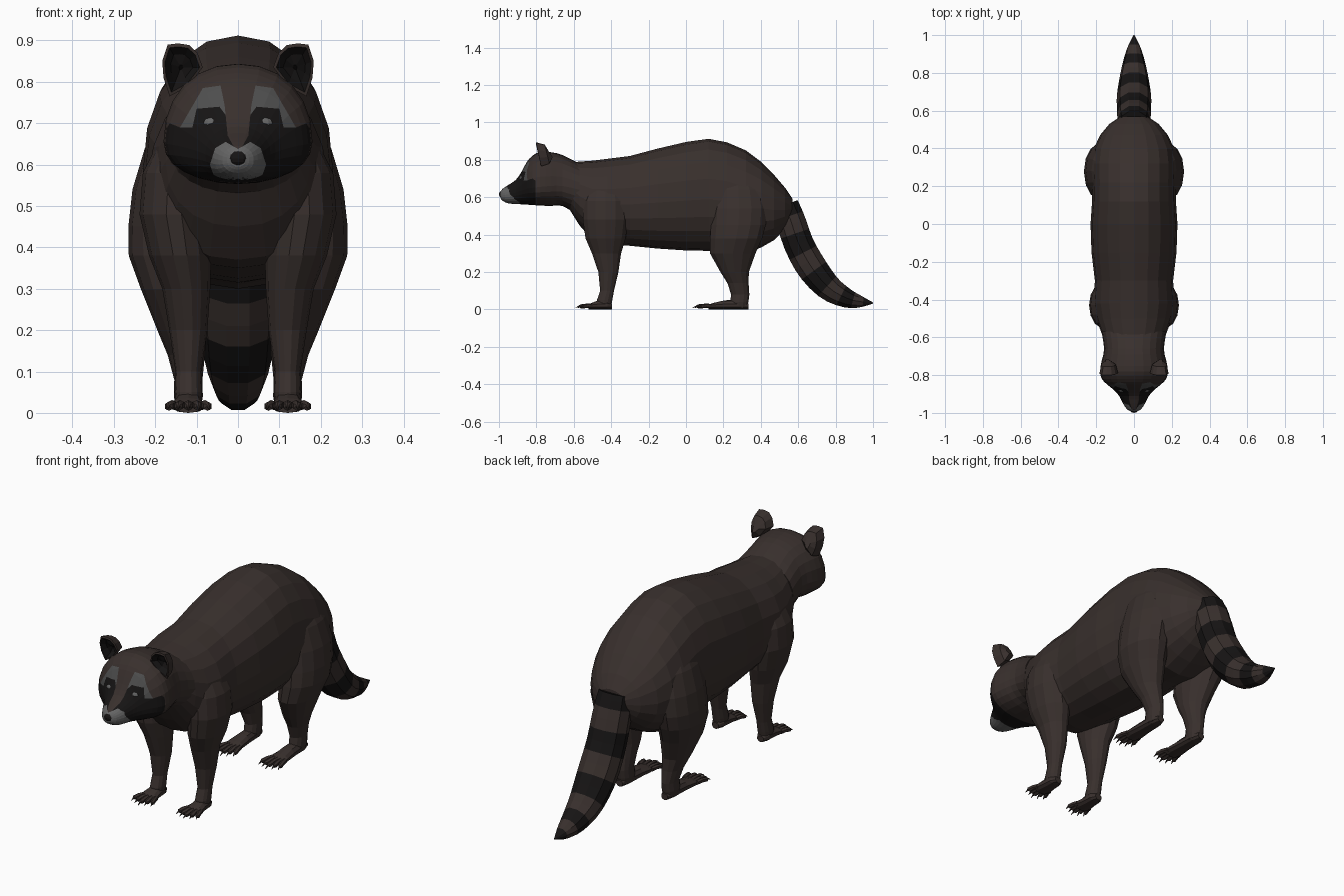
import bpy, bmesh, math
from mathutils import Vector

if "Cube" in bpy.data.objects:
    bpy.data.objects.remove(bpy.data.objects["Cube"])

def material(name, r, g, b):
    m = bpy.data.materials.new(name)
    m.diffuse_color = (r, g, b, 1)
    m.use_nodes = True
    m.node_tree.nodes["Principled BSDF"].inputs["Base Color"].default_value = m.diffuse_color
    return m

FUR = material("brown_fur", .040, .029, .026)
BLACK = material("black_fur", .008, .007, .007)
BROW = material("grey_fur", .075, .075, .075)
PALE = material("pale_fur", .13, .13, .13)
MATS = [FUR, BLACK, BROW, PALE]

def finish(name, bm, mirror=False):
    bmesh.ops.recalc_face_normals(bm, faces=bm.faces)
    me = bpy.data.meshes.new(name)
    bm.to_mesh(me)
    bm.free()
    for m in MATS:
        me.materials.append(m)
    ob = bpy.data.objects.new(name, me)
    bpy.context.collection.objects.link(ob)
    if mirror:
        ob.modifiers.new("mirror", 'MIRROR')
    return ob

def loft(bm, rings, mat=lambda i: 0):
    """Skin a list of equal-length point rings and cap both ends."""
    vs = [[bm.verts.new(p) for p in r] for r in rings]
    n = len(vs[0])
    for i in range(len(vs) - 1):
        for k in range(n):
            j = (k + 1) % n
            f = bm.faces.new((vs[i][k], vs[i][j], vs[i + 1][j], vs[i + 1][k]))
            f.material_index = mat(i)
    bm.faces.new(vs[0]).material_index = mat(0)
    bm.faces.new(vs[-1]).material_index = mat(len(vs) - 2)

def ring_y(y, top, mid, bot, hw, n=20, x=0, p=.92):
    """Egg-shaped section across the y axis."""
    out = []
    for k in range(n):
        a = 2 * math.pi * k / n
        c, s = math.sin(a), math.cos(a)
        h = top - mid if s > 0 else mid - bot
        out.append((x + hw * math.copysign(abs(c) ** p, c), y,
                    mid + h * math.copysign(abs(s) ** p, s)))
    return out

def ring_z(z, x, y, rx, ry, n=14):
    return [(x + rx * math.cos(2 * math.pi * k / n),
             y + ry * math.sin(2 * math.pi * k / n), z) for k in range(n)]

def resample(rows, count):
    """Catmull-Rom through rows of numbers."""
    out = []
    for s in range(count + 1):
        t = s / count * (len(rows) - 1)
        i = min(int(t), len(rows) - 2)
        u = t - i
        a, b, c, d = (rows[min(max(i + o, 0), len(rows) - 1)] for o in (-1, 0, 1, 2))
        out.append([.5 * (2 * q + (r - p) * u + (2 * p - 5 * q + 4 * r - w) * u * u
                          + (3 * q - p - 3 * r + w) * u ** 3)
                    for p, q, r, w in zip(a, b, c, d)])
    return out

# Torso: y, top, bottom, half width
torso = [(-.62, .785, .53, .15), (-.57, .79, .45, .175), (-.5, .795, .37, .20),
         (-.42, .805, .35, .215), (-.3, .82, .34, .207), (-.15, .86, .325, .225),
         (0, .895, .315, .23), (.12, .912, .313, .222), (.22, .893, .31, .22),
         (.32, .85, .30, .222), (.40, .79, .33, .212), (.47, .72, .37, .18),
         (.53, .65, .43, .13), (.57, .59, .49, .07)]
bm = bmesh.new()
loft(bm, [ring_y(y, t, b + (t - b) * .46, b, w) for y, t, b, w in torso])
finish("body", bm)

# Head: y, top, widest height, bottom, half width
head = [(-.57, .78, .64, .50, .172), (-.66, .825, .66, .553, .158), (-.72, .84, .66, .553, .17),
        (-.78, .843, .655, .555, .18), (-.82, .822, .65, .558, .17), (-.85, .79, .645, .56, .142),
        (-.88, .735, .635, .562, .105), (-.91, .692, .625, .563, .079),
        (-.95, .665, .615, .567, .058), (-.98, .645, .61, .58, .038), (-.992, .63, .61, .595, .018)]
bm = bmesh.new()
loft(bm, [ring_y(*r, n=24) for r in resample(head, 20)])

# Face markings, outlined in front view (x, z), on one half
muzzle = [(0, .638), (.03, .655), (.055, .64), (.068, .6), (.05, .55), (0, .54)]
brow = [(.05, .79), (.085, .785), (.14, .69), (.11, .69), (.1, .735), (.045, .74), (.03, .72)]
mask = [(.045, .74), (.1, .735), (.11, .69), (.14, .69), (.165, .7), (.2, .64), (.15, .59),
        (.09, .54), (0, .54), (0, .625), (.025, .67), (.03, .72)]

def cut(co, no, limit, clear=False):
    fs = [f for f in bm.faces if f.calc_center_median().y < limit]
    geom = fs + list({e for f in fs for e in f.edges}) + list({v for f in fs for v in f.verts})
    bmesh.ops.bisect_plane(bm, geom=geom, dist=1e-5, plane_co=co, plane_no=no, clear_inner=clear)

def inside(poly, x, z):
    hit = False
    for (x1, z1), (x2, z2) in zip(poly, poly[1:] + poly[:1]):
        if (z1 > z) != (z2 > z) and x < (x2 - x1) * (z - z1) / (z2 - z1) + x1:
            hit = not hit
    return hit

cut((0, 0, 0), (1, 0, 0), 9, True)
for y in (-.805, -.89):
    cut((0, y, 0), (0, 1, 0), 9)
for poly in (muzzle, brow, mask):
    for (x1, z1), (x2, z2) in zip(poly, poly[1:]):
        cut((x1, 0, z1), (z2 - z1, 0, x1 - x2), -.805)
for f in bm.faces:
    c = f.calc_center_median()
    if c.y < -.89 and inside(muzzle, c.x, c.z):
        f.material_index = 3
    elif c.y < -.805 and inside(brow, c.x, c.z):
        f.material_index = 2
    elif c.y < -.805 and inside(mask, c.x, c.z):
        f.material_index = 1
finish("head", bm, True)

# Nose and eyes
def ball(name, loc, size, mat, mirror=False):
    bm = bmesh.new()
    bmesh.ops.create_uvsphere(bm, u_segments=12, v_segments=8, radius=1)
    for v in bm.verts:
        v.co = Vector(loc) + Vector(a * b for a, b in zip(v.co, size))
    for f in bm.faces:
        f.material_index = mat
    finish(name, bm, mirror)

ball("nose", (0, -.974, .615), (.028, .026, .023), 1)
ball("eyes", (.063, -.874, .70), (.022, .016, .015), 3, True)

# Ears: rim outline (x, z), cupped forward with a dark inside
rim = [(.085, .835), (.098, .87), (.118, .889), (.145, .893), (.17, .89),
       (.183, .85), (.18, .81), (.165, .765), (.12, .79)]
cx, cz = .138, .835
def ear_ring(s, dy):
    return [(cx + (x - cx) * s, -.80 + (.89 - z) * .2 + dy, cz + (z - cz) * s) for x, z in rim]
bm = bmesh.new()
loft(bm, [ear_ring(.3, .062), ear_ring(.8, .045), ear_ring(1, 0), ear_ring(.86, -.002),
          ear_ring(.55, .02), ear_ring(.1, .028)], lambda i: 1 if i > 2 else 0)
finish("ears", bm, True)

# Legs: z, x, y, half width, half depth
front = [(.68, .13, -.43, .05, .10), (.58, .15, -.43, .08, .122), (.48, .155, -.43, .083, .125),
         (.38, .14, -.43, .075, .11), (.30, .125, -.425, .058, .08), (.2, .12, -.415, .046, .055),
         (.1, .12, -.422, .031, .038), (.05, .12, -.435, .033, .042), (.015, .12, -.44, .03, .04)]
hind = [(.74, .12, .27, .05, .08), (.64, .15, .28, .075, .14), (.54, .165, .285, .09, .15),
        (.45, .173, .28, .092, .15), (.38, .17, .268, .094, .143), (.3, .155, .25, .08, .125),
        (.2, .135, .26, .06, .078), (.14, .125, .278, .045, .058), (.08, .12, .29, .034, .05),
        (.04, .12, .285, .035, .05), (.01, .12, .285, .03, .043)]
for name, rows in (("front_legs", front), ("hind_legs", hind)):
    bm = bmesh.new()
    loft(bm, [ring_z(*r) for r in rows])
    finish(name, bm, True)

# Paws: sole plus five clawed toes
def paw(name, heel, ball_y, tip):
    bm = bmesh.new()
    span = ball_y - heel
    loft(bm, [ring_y(heel + span * t, h, .018, 0, w, 10, .12)
              for t, h, w in ((0, .03, .018), (.2, .055, .032), (.6, .048, .036),
                              (.85, .036, .042), (1, .026, .036))])
    for k in range(-2, 3):
        reach = tip - ball_y + .012 * abs(k)
        x0, x1 = .12 + k * .017, .12 + k * .026
        loft(bm, [ring_y(ball_y + .02 + (reach - .02) * t, z + r, z, max(z - r, 0), r, 6,
                         x0 + (x1 - x0) * t)
                  for t, z, r in ((0, .018, .011), (.35, .02, .011), (.7, .016, .011),
                                  (.78, .018, .005), (1, .008, .001))])
    finish(name, bm, True)

paw("front_paws", -.395, -.52, -.59)
paw("hind_paws", .335, .12, .035)

# Tail: y, z, radius; alternating bands
path = [(.53, .56, .075), (.56, .475, .082), (.605, .345, .084), (.675, .22, .085),
        (.765, .115, .073), (.86, .06, .054), (.93, .042, .034), (1.0, .034, .003)]
rows = resample(path, 18)
rings = []
for i, (y, z, r) in enumerate(rows):
    a, b = rows[max(i - 1, 0)], rows[min(i + 1, 18)]
    t = Vector((0, b[0] - a[0], b[1] - a[1])).normalized()
    side = Vector((0, -t.z, t.y))
    rings.append([Vector((r * 1.07 * math.cos(q), y, z)) + side * r * math.sin(q)
                  for q in (2 * math.pi * k / 10 for k in range(10))])
bm = bmesh.new()
loft(bm, rings, lambda i: 1 - (i // 2) % 2)
finish("tail", bm)
